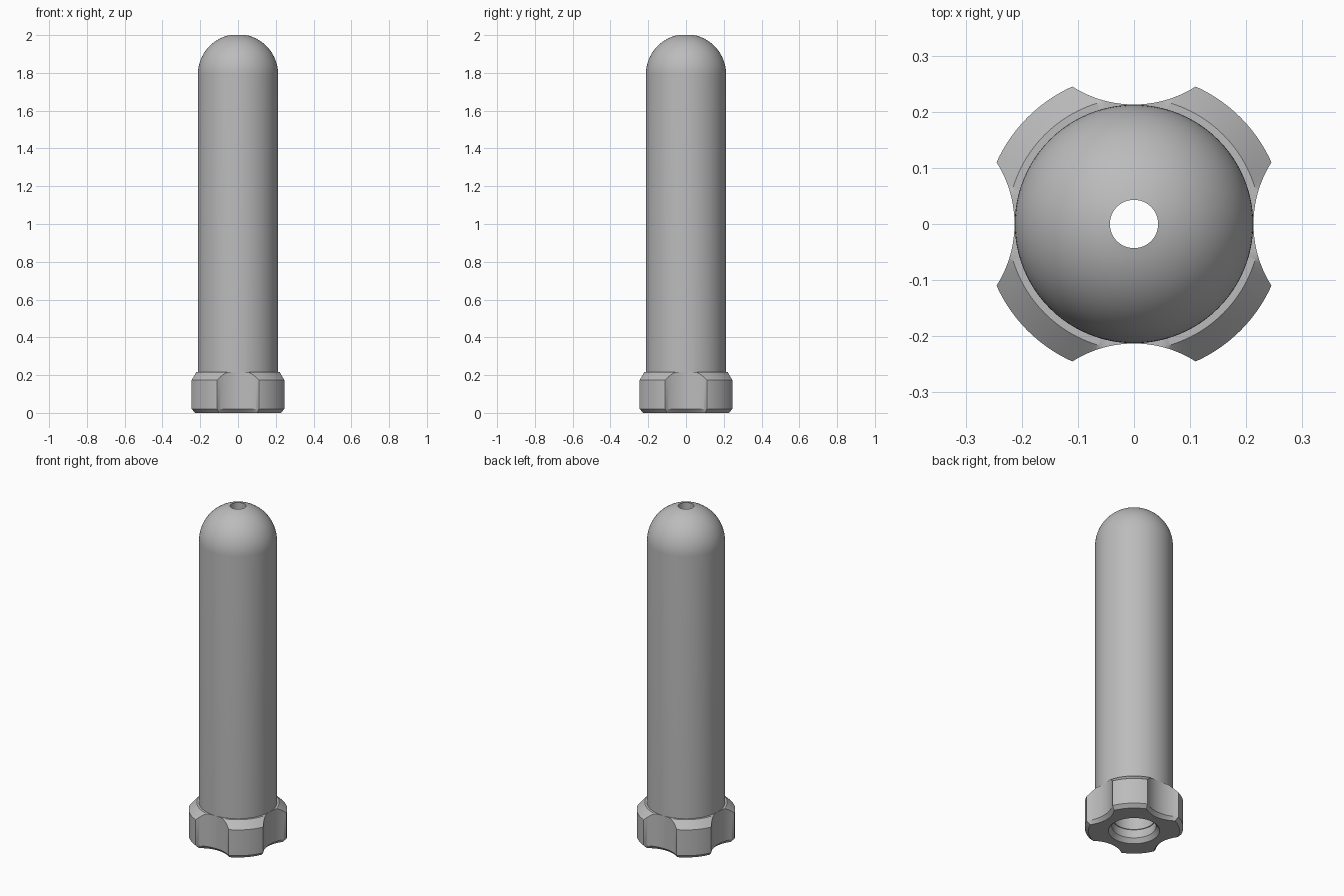
import bpy, bmesh, math

cube = bpy.data.objects.get("Cube")
if cube:
    bpy.data.objects.remove(cube, do_unlink=True)

metal = bpy.data.materials.new("satin grey")
metal.use_nodes = True
GREY = (0.5, 0.5, 0.5, 1)
metal.diffuse_color = GREY
metal.node_tree.nodes["Principled BSDF"].inputs["Base Color"].default_value = GREY


def skin(name, rings, angle):
    """Bridge closed rings of points into a surface."""
    bm = bmesh.new()
    loops = [[bm.verts.new(p) for p in ring] for ring in rings]
    n = len(loops[0])
    for a, b in zip(loops, loops[1:]):
        for i in range(n):
            j = (i + 1) % n
            bm.faces.new((a[i], a[j], b[j], b[i]))
    bmesh.ops.remove_doubles(bm, verts=bm.verts, dist=1e-5)
    bmesh.ops.dissolve_degenerate(bm, edges=bm.edges, dist=1e-5)
    mesh = bpy.data.meshes.new(name)
    bm.to_mesh(mesh)
    bm.free()
    mesh.materials.append(metal)
    obj = bpy.data.objects.new(name, mesh)
    bpy.context.collection.objects.link(obj)
    bpy.ops.object.select_all(action="DESELECT")
    obj.select_set(True)
    bpy.context.view_layer.objects.active = obj
    bpy.ops.object.shade_smooth_by_angle(angle=math.radians(angle))
    return obj


def polar(r, a, z):
    return (r * math.cos(a), r * math.sin(a), z)


# Domed tube: outer wall, dome, vent hole, then down the hollow bore
R, VENT, HOLLOW, TOP = 0.2125, 0.043, 0.115, 2.0
dome_z = TOP - math.sqrt(R * R - VENT * VENT)


def dome(radius, steps=20):
    end = math.acos(VENT / radius)
    return [(radius * math.cos(end * i / steps), dome_z + radius * math.sin(end * i / steps))
            for i in range(steps + 1)]


profile = [(R, 0.19)] + dome(R) + dome(HOLLOW)[::-1]
profile += [(HOLLOW, 0.075), (0.12, 0.075), (0.12, 0.025), (0.14, 0)]
SEG = 96
skin("domed_tube", [[polar(r, math.tau * i / SEG, z) for i in range(SEG)] for r, z in profile], 35)

# Grip collar: four scooped flutes around a chamfered disc
RIM, SCOOP, SCOOP_AT, FLAT = 0.2685, 0.205, 0.418, 0.225
BEVEL_Z, COLLAR_TOP, CHAMFER = 0.175, 0.216, 0.02


def scoop_angle(r):
    return math.acos((r * r + SCOOP_AT ** 2 - SCOOP ** 2) / (2 * r * SCOOP_AT))


def rim_radius(a):
    a = abs(a)
    if a >= scoop_angle(RIM) - 1e-6:
        return RIM
    return SCOOP_AT * math.cos(a) - math.sqrt(SCOOP ** 2 - (SCOOP_AT * math.sin(a)) ** 2)


tip, knee = scoop_angle(RIM), scoop_angle(FLAT)
half = [knee * i / 6 for i in range(6)] + [knee + (tip - knee) * i / 8 for i in range(8)]
half += [tip + (math.pi / 4 - tip) * i / 8 for i in range(9)]
quarter = [-a for a in half[:0:-1]] + half[:-1]
outline = [(q * math.pi / 2 + a, rim_radius(a)) for q in range(4) for a in quarter]


def shoulder(r):
    return min(COLLAR_TOP, BEVEL_Z + RIM - r)


rings = [
    [polar(0.14, a, 0) for a, r in outline],
    [polar(r - CHAMFER, a, 0) for a, r in outline],
    [polar(r, a, CHAMFER) for a, r in outline],
    [polar(r, a, shoulder(r)) for a, r in outline],
    [polar(min(r, FLAT), a, COLLAR_TOP) for a, r in outline],
    [polar(0.205, a, COLLAR_TOP) for a, r in outline],
]
collar = skin("grip_collar", rings, 30)

# Consistent outward normals on both parts
for obj in bpy.data.objects:
    if obj.name in ("domed_tube", "grip_collar"):
        bm = bmesh.new()
        bm.from_mesh(obj.data)
        outer = max(bm.faces, key=lambda f: f.calc_center_median().xy.length)
        if outer.normal.xy.dot(outer.calc_center_median().xy) < 0:
            bmesh.ops.reverse_faces(bm, faces=bm.faces)
        bm.to_mesh(obj.data)
        bm.free()
